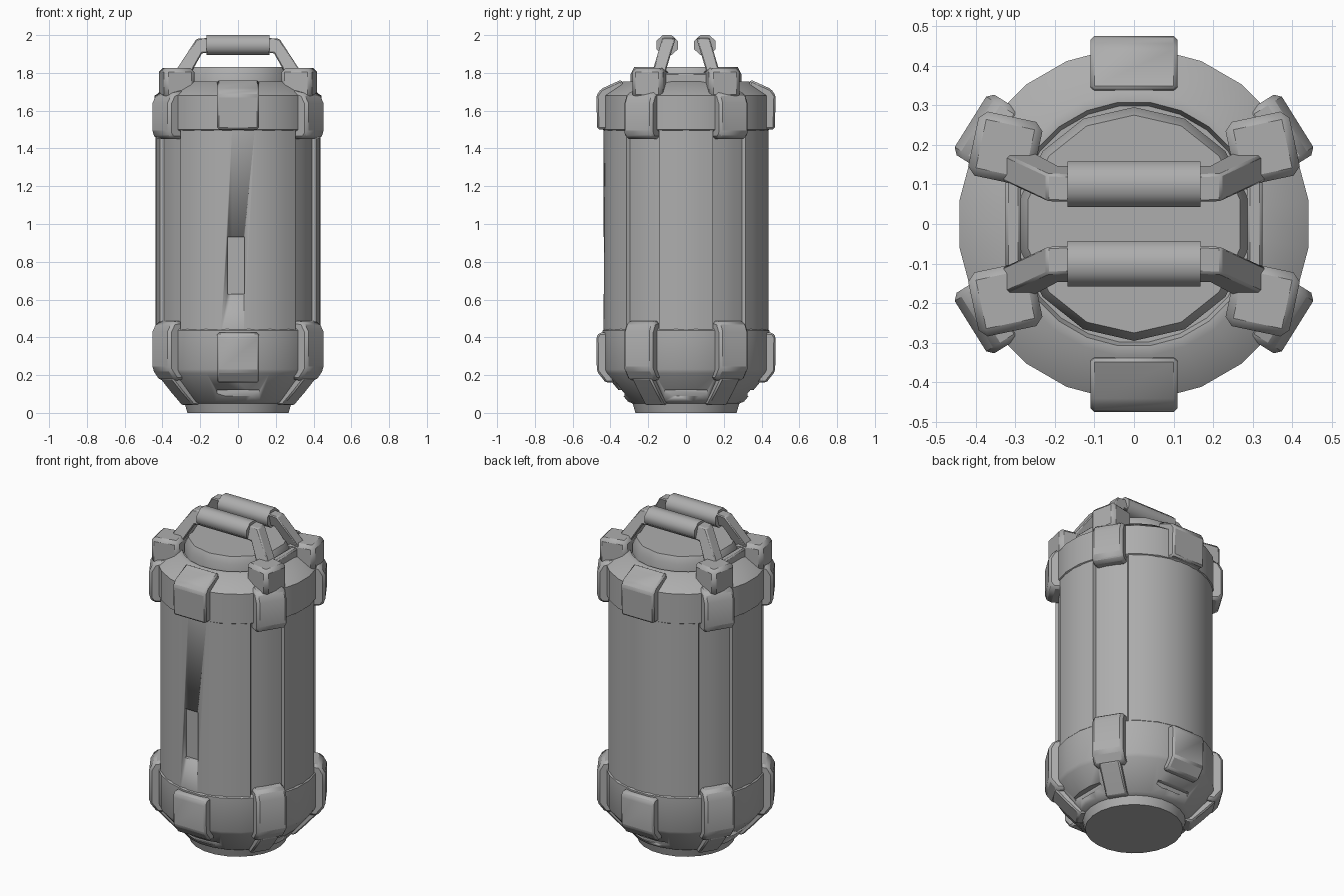
import bpy, bmesh, math
from math import sin, cos, radians
from mathutils import Matrix, Vector

cube = bpy.data.objects.get("Cube")
if cube:
    bpy.data.objects.remove(cube, do_unlink=True)

grey = bpy.data.materials.new("plain grey")
grey.use_nodes = True
grey.diffuse_color = (0.42, 0.42, 0.42, 1)
grey.node_tree.nodes["Principled BSDF"].inputs["Base Color"].default_value = grey.diffuse_color


def finish(name, bm, bevel=0, smooth=35):
    bmesh.ops.recalc_face_normals(bm, faces=bm.faces)
    mesh = bpy.data.meshes.new(name)
    bm.to_mesh(mesh)
    bm.free()
    mesh.materials.append(grey)
    ob = bpy.data.objects.new(name, mesh)
    bpy.context.collection.objects.link(ob)
    if bevel:
        mod = ob.modifiers.new("Bevel", "BEVEL")
        mod.width, mod.segments, mod.limit_method = bevel, 1, "ANGLE"
    bpy.ops.object.select_all(action="DESELECT")
    bpy.context.view_layer.objects.active = ob
    ob.select_set(True)
    bpy.ops.object.shade_smooth_by_angle(angle=radians(smooth))
    return ob


def loft(name, rings, **kw):
    """Skin a stack of equal-length rings and cap both ends."""
    bm = bmesh.new()
    loops = [[bm.verts.new(p) for p in ring] for ring in rings]
    n = len(loops[0])
    for a, b in zip(loops, loops[1:]):
        for i in range(n):
            j = (i + 1) % n
            bm.faces.new((a[i], a[j], b[j], b[i]))
    bm.faces.new(loops[0])
    bm.faces.new(loops[-1])
    return finish(name, bm, **kw)


def lathe(name, profile, sides):
    turn = [math.tau * (i + 0.5) / sides for i in range(sides)]
    return loft(name, [[(r * cos(a), r * sin(a), z) for a in turn] for r, z in profile])


def block(name, profile, half, angle, **kw):
    """Extrude a (radius, height) profile sideways and turn it to its angle."""
    rot = Matrix.Rotation(radians(angle), 3, "Z")
    rings = [[rot @ Vector((r, t, z)) for r, z in profile] for t in (-half, half)]
    return loft(name, rings, **kw)


def box(name, centre, size, rot=Matrix(), **kw):
    bm = bmesh.new()
    bmesh.ops.create_cube(bm, size=1, matrix=Matrix.Translation(centre) @ rot @ Matrix.Diagonal((*size, 1)))
    return finish(name, bm, **kw)


def cut(target, cutter):
    mod = target.modifiers.new("Cut", "BOOLEAN")
    mod.operation, mod.object, mod.solver = "DIFFERENCE", cutter, "EXACT"
    cutter.hide_render = True
    cutter.hide_set(True)


# Barrel: four raised panels with recessed strips between them
section = []
for start, end, r in ((-19, 19, 0.437), (20, 45, 0.418), (46, 134, 0.437), (135, 160, 0.418),
                      (161, 199, 0.437), (200, 225, 0.418), (226, 314, 0.437), (315, 340, 0.418)):
    steps = max(3, (end - start) // 8)
    for i in range(steps + 1):
        a = radians(start + (end - start) * i / steps)
        section.append((r * cos(a), r * sin(a)))
barrel = loft("barrel", [[(x, y, z) for x, y in section] for z in (0.42, 1.52)])
cut(barrel, box("slot_cutter", (-0.01, -0.45, 0.78), (0.09, 0.07, 0.30)))

# Lower shell, upper collar and lid
lower = lathe("lower_shell", [(0.27, 0), (0.285, 0.05), (0.31, 0.06), (0.435, 0.21),
                              (0.445, 0.23), (0.445, 0.435), (0.43, 0.45)], 24)
for k in range(4):
    turn = Matrix.Rotation(k * math.pi / 2, 4, "Z")
    cut(lower, box("vent_cutter", turn @ Vector((0.36, 0, 0.105)), (0.07, 0.22, 0.03), turn))
lathe("upper_collar", [(0.43, 1.49), (0.445, 1.50), (0.445, 1.68), (0.335, 1.755),
                       (0.31, 1.755), (0.30, 1.73)], 24)
lathe("lid", [(0.295, 1.70), (0.295, 1.79), (0.275, 1.83)], 14)

# Front and back bumpers
for side, angle in (("front", -90), ("back", 90)):
    block(side + "_upper_bumper", [(0.40, 1.50), (0.47, 1.50), (0.475, 1.68), (0.45, 1.715),
                                   (0.34, 1.765), (0.33, 1.70)], 0.11, angle, bevel=0.01)
    block(side + "_lower_bumper", [(0.38, 0.16), (0.425, 0.16), (0.472, 0.22), (0.475, 0.40),
                                   (0.46, 0.425), (0.40, 0.425)], 0.11, angle, bevel=0.01)

# Corner bumpers and foot straps
for angle in (32, 148, 212, 328):
    block("corner_upper_bumper", [(0.39, 1.45), (0.465, 1.45), (0.487, 1.48), (0.487, 1.64),
                                  (0.46, 1.69), (0.39, 1.71)], 0.09, angle, bevel=0.015)
    block("corner_lower_bumper", [(0.37, 0.18), (0.44, 0.17), (0.487, 0.23), (0.487, 0.43),
                                  (0.46, 0.48), (0.40, 0.49)], 0.09, angle, bevel=0.015)
    block("foot_strap", [(0.26, 0.05), (0.315, 0.04), (0.385, 0.11), (0.45, 0.18),
                         (0.42, 0.24), (0.36, 0.20)], 0.06, angle, bevel=0.008)

# Lid clamps and handle arms, mirrored to all four corners
arm = [(0.16, 1.985), (0.22, 1.98), (0.35, 1.78), (0.26, 1.78), (0.19, 1.905), (0.16, 1.905)]
for sx in (1, -1):
    for sy in (1, -1):
        box("lid_clamp", (sx * 0.325, sy * 0.19, 1.745), (0.165, 0.165, 0.16),
            Matrix.Rotation(sx * sy * radians(12), 4, "Z"), bevel=0.02)
        loft("handle_arm", [[(sx * x, sy * (0.10 + t + (1.95 - z) * 0.3), z) for x, z in arm]
                            for t in (-0.035, 0.035)], bevel=0.006)
    box("side_rail", (sx * 0.305, 0, 1.765), (0.04, 0.28, 0.07), bevel=0.008)

# Handle grips
for sy in (1, -1):
    ring = [radians(22.5 + 45 * i) for i in range(8)]
    loft("handle_grip", [[(x, sy * 0.10 + 0.062 * cos(a), 1.947 + 0.057 * sin(a)) for a in ring]
                         for x in (-0.168, 0.168)], smooth=50)
